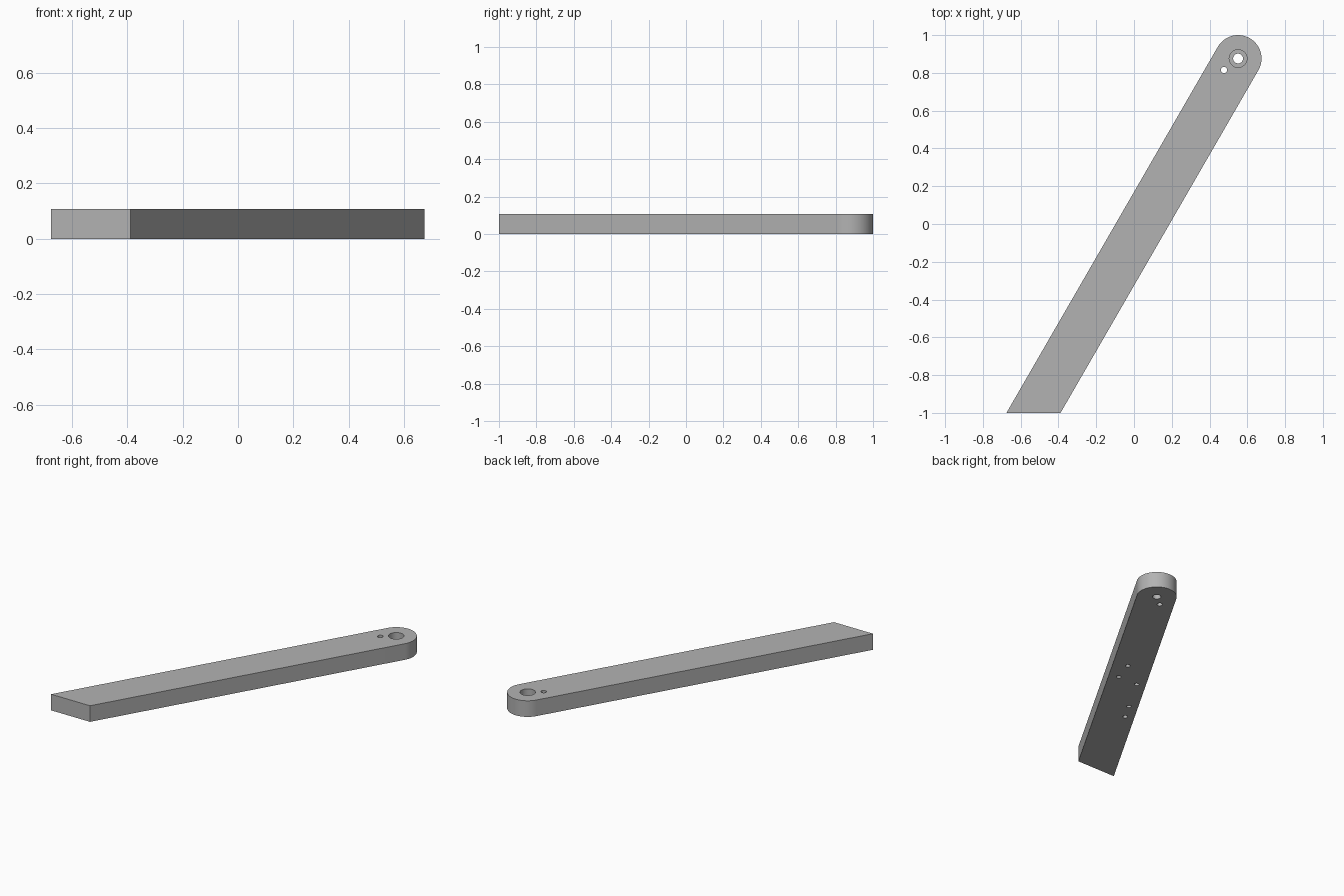
import bpy
import bmesh
from math import radians, cos, sin, pi
from mathutils import Vector

cube = bpy.data.objects.get("Cube")
if cube:
    bpy.data.objects.remove(cube, do_unlink=True)

THICK = 0.107
RADIUS = 0.124
PIVOT = Vector((0.551, 0.876))
ALONG = Vector((-0.5, -sin(radians(60))))   # from the pivot down the bar
ACROSS = Vector((sin(radians(60)), -0.5))   # towards the +x edge

grey = bpy.data.materials.new("plain grey")
grey.use_nodes = True
colour = (0.45, 0.45, 0.45, 1)
grey.diffuse_color = colour
grey.node_tree.nodes["Principled BSDF"].inputs["Base Color"].default_value = colour


def prism(name, outline, z0, z1):
    """Extrude a flat outline between two heights."""
    bm = bmesh.new()
    face = bm.faces.new([bm.verts.new((p[0], p[1], z0)) for p in outline])
    top = bmesh.ops.extrude_face_region(bm, geom=[face])["geom"]
    verts = [v for v in top if isinstance(v, bmesh.types.BMVert)]
    bmesh.ops.translate(bm, verts=verts, vec=(0, 0, z1 - z0))
    bmesh.ops.recalc_face_normals(bm, faces=bm.faces)
    mesh = bpy.data.meshes.new(name)
    bm.to_mesh(mesh)
    bm.free()
    mesh.materials.append(grey)
    obj = bpy.data.objects.new(name, mesh)
    bpy.context.collection.objects.link(obj)
    return obj


def on_bar(along, across):
    return PIVOT + ALONG * along + ACROSS * across


def circle(centre, radius, n=32):
    return [centre + Vector((cos(2 * pi * i / n), sin(2 * pi * i / n))) * radius
            for i in range(n)]


# Bar: rounded at the pivot, cut square to y at the foot
outline = [PIVOT + Vector((cos(a), sin(a))) * RADIUS
           for a in (radians(-30 + 180 * i / 40) for i in range(41))]
for side in (-1, 1):
    edge = on_bar(0, side * RADIUS)
    outline.append(edge + ALONG * ((-1 - edge.y) / ALONG.y))
bar = prism("arm_bar", outline, 0, THICK)

# Holes: along, across, radius, bottom, top
BELOW, ABOVE, BLIND = -0.05, THICK + 0.05, 0.06
holes = [
    ("pivot_hole", 0, 0, 0.026, BELOW, ABOVE),
    ("pivot_counterbore", 0, 0, 0.047, 0.04, ABOVE),
    ("pin_hole", 0.09, -0.034, 0.017, BELOW, ABOVE),
]
for along, across in ((0.875, 0.028), (1.02, 0.06), (1.092, -0.066),
                      (1.37, -0.066), (1.5, -0.066)):
    holes.append(("underside_hole", along, across, 0.015, BELOW, BLIND))

bpy.context.view_layer.objects.active = bar
for name, along, across, radius, z0, z1 in holes:
    cutter = prism(name + "_cutter", circle(on_bar(along, across), radius), z0, z1)
    cutter.hide_render = True
    cut = bar.modifiers.new(name, 'BOOLEAN')
    cut.operation = 'DIFFERENCE'
    cut.solver = 'EXACT'
    cut.object = cutter
    bpy.ops.object.modifier_apply(modifier=cut.name)
    bpy.data.objects.remove(cutter, do_unlink=True)

# Smooth round walls, crisp edges
bpy.ops.object.select_all(action='DESELECT')
bar.select_set(True)
bpy.ops.object.shade_smooth_by_angle(angle=radians(30))
